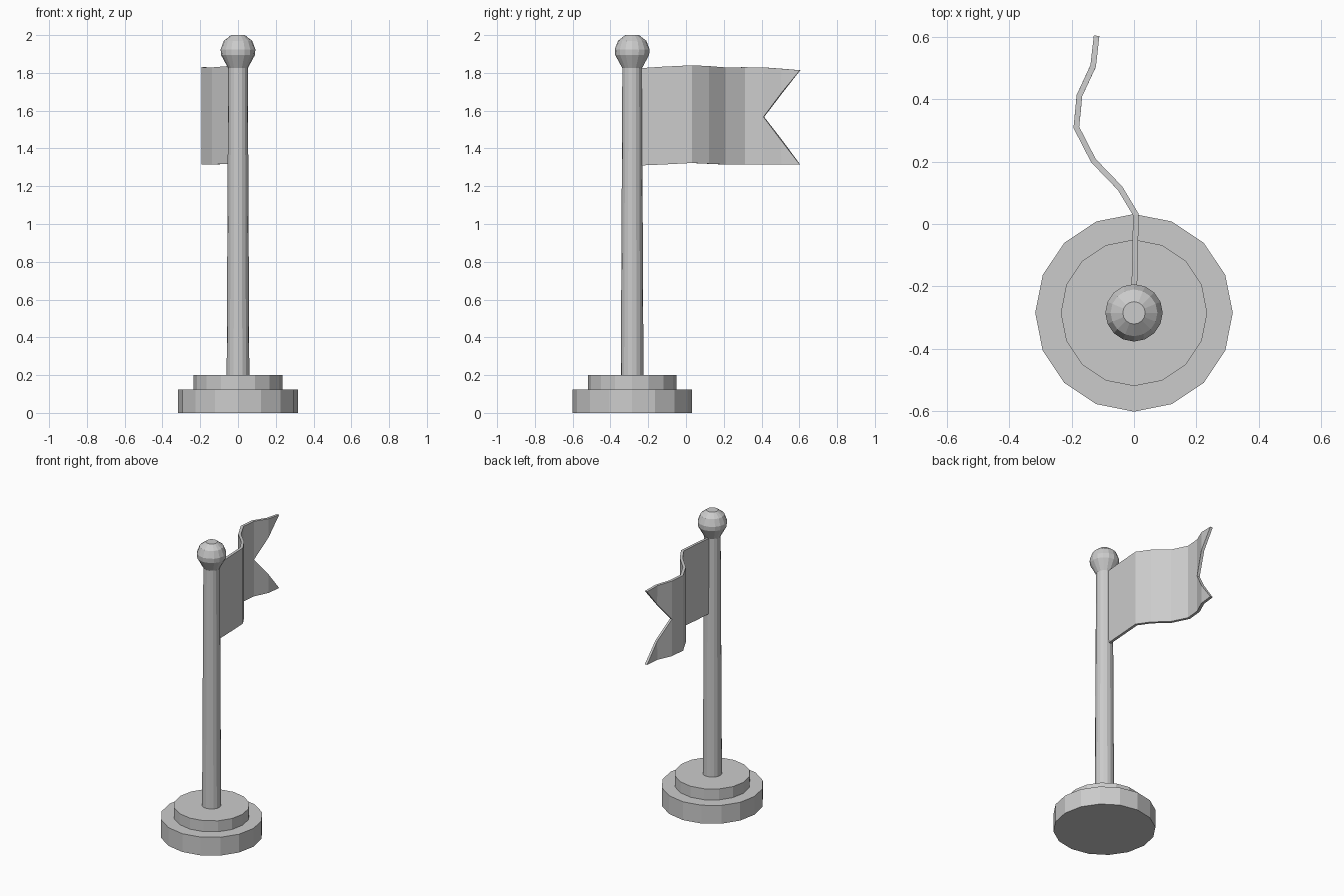
import bpy, bmesh, math

cube = bpy.data.objects.get("Cube")
if cube:
    bpy.data.objects.remove(cube, do_unlink=True)

POLE_Y = -0.285
SIDES = 16

grey = bpy.data.materials.new("plain_grey")
grey.use_nodes = True
grey.diffuse_color = (0.6, 0.6, 0.6, 1)
grey.node_tree.nodes["Principled BSDF"].inputs["Base Color"].default_value = (0.6, 0.6, 0.6, 1)


def finish(name, bm):
    bmesh.ops.recalc_face_normals(bm, faces=bm.faces)
    mesh = bpy.data.meshes.new(name)
    bm.to_mesh(mesh)
    bm.free()
    mesh.materials.append(grey)
    obj = bpy.data.objects.new(name, mesh)
    bpy.context.collection.objects.link(obj)
    return obj


def lathe(name, profile):
    """Turn a (radius, height) profile into a closed faceted solid."""
    bm = bmesh.new()
    rings = []
    for r, z in profile:
        angles = [math.tau * i / SIDES for i in range(SIDES)]
        rings.append([bm.verts.new((r * math.cos(a), POLE_Y + r * math.sin(a), z)) for a in angles])
    for low, high in zip(rings, rings[1:]):
        for i in range(SIDES):
            j = (i + 1) % SIDES
            bm.faces.new((low[i], low[j], high[j], high[i]))
    bm.faces.new(rings[0])
    bm.faces.new(rings[-1])
    return finish(name, bm)


# Stepped base, tapered pole and ball finial
lathe("base_lower", [(0.317, 0), (0.317, 0.125)])
lathe("base_upper", [(0.235, 0.125), (0.235, 0.2)])
lathe("pole", [(0.06, 0.2), (0.052, 1.83)])
lathe("finial", [(0.052, 1.825), (0.09, 1.895), (0.092, 1.925), (0.075, 1.97), (0.036, 2.0)])

# Waving flag: (x, y, top, bottom) per column, with a swallowtail notch
columns = [
    (0, -0.24, 1.825, 1.31), (0.003, -0.12, 1.833, 1.315), (0.006, 0.03, 1.84, 1.323),
    (-0.045, 0.115, 1.836, 1.319), (-0.13, 0.203, 1.829, 1.315), (-0.185, 0.31, 1.83, 1.316),
    (-0.175, 0.412, 1.829, 1.316), (-0.131, 0.507, 1.822, 1.315), (-0.12, 0.604, 1.814, 1.314),
]
NOTCH_Y, NOTCH_Z = 0.412, 1.567
END_Y = columns[-1][1]

bm = bmesh.new()
tops, bottoms, uppers, lowers = [], [], [], []
for x, y, top, bottom in columns:
    t = max(0, (y - NOTCH_Y) / (END_Y - NOTCH_Y))
    tops.append(bm.verts.new((x, y, top)))
    bottoms.append(bm.verts.new((x, y, bottom)))
    if t == 0:
        middle = bm.verts.new((x, y, NOTCH_Z))
        uppers.append(middle)
        lowers.append(middle)
    elif t < 1:
        uppers.append(bm.verts.new((x, y, NOTCH_Z + t * (top - NOTCH_Z))))
        lowers.append(bm.verts.new((x, y, NOTCH_Z + t * (bottom - NOTCH_Z))))
    else:
        uppers.append(tops[-1])
        lowers.append(bottoms[-1])
for high, low in ((tops, uppers), (lowers, bottoms)):
    for i in range(len(columns) - 1):
        corners = dict.fromkeys((low[i], low[i + 1], high[i + 1], high[i]))
        bm.faces.new(list(corners))
flag = finish("flag", bm)
cloth = flag.modifiers.new("cloth_thickness", "SOLIDIFY")
cloth.thickness = 0.018
cloth.offset = 0
cloth.use_even_offset = True
